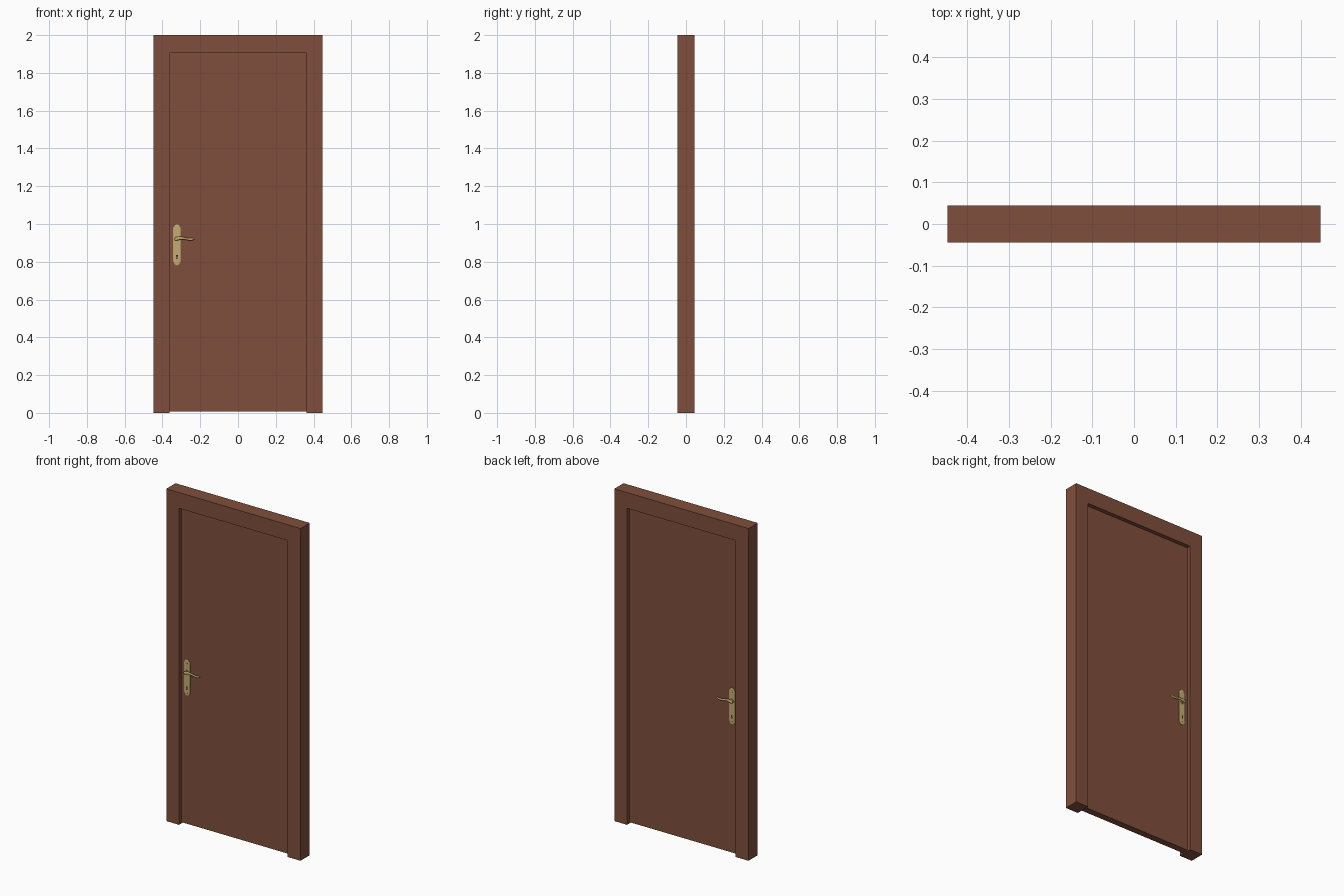
import bpy, bmesh, math

if "Cube" in bpy.data.objects:
    bpy.data.objects.remove(bpy.data.objects["Cube"])

def material(name, rgb):
    m = bpy.data.materials.new(name)
    m.diffuse_color = (*rgb, 1)
    m.use_nodes = True
    m.node_tree.nodes["Principled BSDF"].inputs["Base Color"].default_value = m.diffuse_color
    return m

WOOD = material("brown_wood", (0.215, 0.078, 0.046))
BRASS = material("pale_brass", (0.56, 0.41, 0.17))
DARK = material("dark_hole", (0.03, 0.02, 0.012))

def loft(name, rings, mat, mirror=False, smooth=False):
    """Skin a list of equal-length point rings and cap both ends."""
    bm = bmesh.new()
    loops = [[bm.verts.new(p) for p in ring] for ring in rings]
    n = len(loops[0])
    for a, b in zip(loops, loops[1:]):
        for i in range(n):
            bm.faces.new((a[i], a[(i + 1) % n], b[(i + 1) % n], b[i]))
    bm.faces.new(loops[0])
    bm.faces.new(loops[-1][::-1])
    bmesh.ops.recalc_face_normals(bm, faces=bm.faces)
    me = bpy.data.meshes.new(name)
    bm.to_mesh(me)
    bm.free()
    me.materials.append(mat)
    ob = bpy.data.objects.new(name, me)
    bpy.context.collection.objects.link(ob)
    if mirror:  # same fitting on the back of the door
        mod = ob.modifiers.new("both_sides", 'MIRROR')
        mod.use_axis = (False, True, False)
        mod.use_clip = False
        mod.use_mirror_merge = False
    if smooth:
        bpy.ops.object.select_all(action='DESELECT')
        ob.select_set(True)
        bpy.context.view_layer.objects.active = ob
        bpy.ops.object.shade_smooth_by_angle(angle=math.radians(35))
    return ob

def slab(name, outline, y0, y1, mat, **kw):
    return loft(name, [[(x, y, z) for x, z in outline] for y in (y0, y1)], mat, **kw)

def disc(name, x, z, r, y0, y1, mat, n=16):
    pts = [(x + r * math.cos(math.tau * i / n), z + r * math.sin(math.tau * i / n))
           for i in range(n)]
    return slab(name, pts, y0, y1, mat, mirror=True, smooth=True)

W, H, D = 0.447, 2.0, 0.044      # frame half width, height, half depth
OW, OH = 0.362, 1.905            # opening half width, height
DOOR = 0.02                      # door half thickness

# Frame: two jambs and a head in one profile
slab("door_frame", [(-W, 0), (-OW, 0), (-OW, OH), (OW, OH), (OW, 0), (W, 0), (W, H), (-W, H)],
     -D, D, WOOD)

# Door leaf, just clear of the floor
slab("door_leaf", [(-OW, 0.007), (OW, 0.007), (OW, OH), (-OW, OH)], -DOOR, DOOR, WOOD)

# Handle plate: straight sides with shouldered round ends, bevelled front
CX, CZ, HH = -0.323, 0.888, 0.109
quarter = [(0.0205, HH - 0.024), (0.018, HH - 0.015), (0.0145, HH - 0.010),
           (0.011, HH - 0.004), (0.005, HH)]
half = quarter + [(-x, z) for x, z in reversed(quarter)]
outline = half + [(-x, -z) for x, z in half]

def plate_ring(y, inset):
    return [(CX + x * (1 - inset / 0.021), y, CZ + z * (1 - inset / HH)) for x, z in outline]

loft("handle_plate", [plate_ring(-DOOR, 0), plate_ring(-0.023, 0), plate_ring(-0.0255, 0.004)],
     BRASS, mirror=True)

# Rose and spindle carrying the lever
LZ = 0.921
disc("lever_rose", CX, LZ, 0.014, -0.025, -0.029, BRASS)
disc("lever_spindle", CX, LZ, 0.009, -0.029, -0.036, BRASS)

# Lever: gently waved, tapering bar (x, y, z, half depth, half height)
sections = [(-0.336, -0.036, 0.919, 0.003, 0.004), (-0.330, -0.037, 0.921, 0.005, 0.009),
            (-0.316, -0.037, 0.924, 0.005, 0.010), (-0.302, -0.038, 0.926, 0.0045, 0.007),
            (-0.285, -0.038, 0.924, 0.004, 0.006), (-0.265, -0.038, 0.920, 0.004, 0.006),
            (-0.248, -0.038, 0.919, 0.004, 0.0065), (-0.236, -0.037, 0.921, 0.004, 0.006),
            (-0.229, -0.036, 0.923, 0.002, 0.003)]
loft("lever", [[(x, y + ry * math.cos(math.tau * i / 12), z + rz * math.sin(math.tau * i / 12))
                for i in range(12)] for x, y, z, ry, rz in sections],
     BRASS, mirror=True, smooth=True)

# Keyhole: round top with a flared slot
disc("keyhole_round", CX, 0.832, 0.005, -0.025, -0.0258, DARK)
slab("keyhole_slot", [(CX - 0.002, 0.832), (CX + 0.002, 0.832), (CX + 0.004, 0.816),
                      (CX - 0.004, 0.816)], -0.025, -0.0258, DARK, mirror=True)

# Fixing screws
for label, z in (("upper", 0.975), ("lower", 0.797)):
    disc(label + "_screw", CX, z, 0.0035, -0.025, -0.0265, BRASS, n=10)
